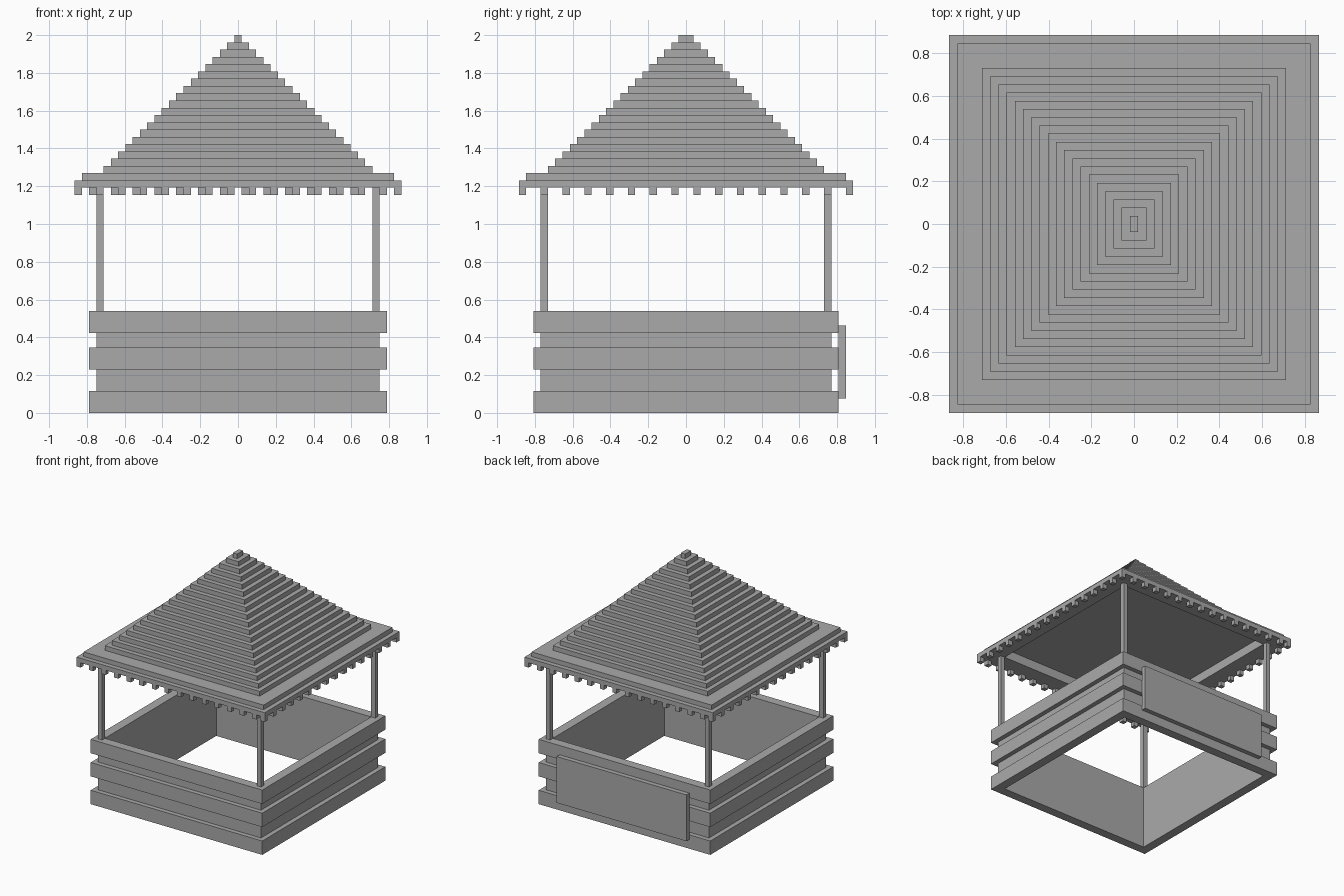
import bpy
import bmesh

U = 2 / 52  # edge of one building block

cube = bpy.data.objects.get("Cube")
if cube:
    bpy.data.objects.remove(cube, do_unlink=True)

grey = bpy.data.materials.new("plain_grey")
grey.use_nodes = True
colour = (0.4, 0.4, 0.4, 1)
grey.diffuse_color = colour
grey.node_tree.nodes["Principled BSDF"].inputs["Base Color"].default_value = colour


def finish(name, bm):
    """Turn a bmesh measured in blocks into a finished object."""
    bmesh.ops.scale(bm, vec=(U, U, U), verts=bm.verts)
    bmesh.ops.recalc_face_normals(bm, faces=bm.faces)
    mesh = bpy.data.meshes.new(name)
    bm.to_mesh(mesh)
    bm.free()
    mesh.materials.append(grey)
    obj = bpy.data.objects.new(name, mesh)
    bpy.context.collection.objects.link(obj)
    return obj


def add_box(bm, low, high):
    verts = bmesh.ops.create_cube(bm, size=1)["verts"]
    for v in verts:
        for i in range(3):
            v.co[i] = high[i] if v.co[i] > 0 else low[i]


def box(name, low, high):
    bm = bmesh.new()
    add_box(bm, low, high)
    return finish(name, bm)


def slab(name, hx, hy, z0, z1):
    return box(name, (-hx, -hy, z0), (hx, hy, z1))


def loop_rings(bm, sections):
    """Skin a closed chain of rectangles (half x, half y, z)."""
    signs = ((-1, -1), (1, -1), (1, 1), (-1, 1))
    rings = [[bm.verts.new((sx * hx, sy * hy, z)) for sx, sy in signs]
             for hx, hy, z in sections]
    for a, b in zip(rings, rings[1:] + rings[:1]):
        for i in range(4):
            j = (i + 1) % 4
            bm.faces.new((a[i], a[j], b[j], b[i]))


# Low wall: one closed profile with three protruding bands
INNER = (18.5, 19)
profile = [(*INNER, 0)]
for z0, z1, out in ((0, 3, 2), (3, 6, 1), (6, 9, 2), (9, 11, 1), (11, 14, 2)):
    profile += [(INNER[0] + out, INNER[1] + out, z) for z in (z0, z1)]
profile.append((*INNER, 14))
bm = bmesh.new()
loop_rings(bm, profile)
finish("banded_wall", bm)

# Sign board on the back wall
box("back_board", (-15.5, 21, 2), (15.5, 22, 12))

# Corner posts
for sx, side in ((-1, "right"), (1, "left")):
    for sy, end in ((-1, "front"), (1, "back")):
        x, y = sx * 19, sy * 19.5
        box(f"{end}_{side}_post", (x - 0.5, y - 0.5, 14), (x + 0.5, y + 0.5, 31))

# Eaves: two-step ring around the recessed ceiling
bm = bmesh.new()
loop_rings(bm, [(*INNER, 31), (22.5, 23, 31), (22.5, 23, 32), (21.5, 22, 32),
                (21.5, 22, 33), (*INNER, 33)])
finish("eaves", bm)

# Stepped roof
for i in range(19):
    slab(f"roof_step_{i + 1}", INNER[0] - i, INNER[1] - i, 33 + i, 34 + i)

# Hanging teeth along the eaves
bm = bmesh.new()
for k in range(16):
    y = -23 + 3 * k
    for x in (-22.5, 21.5):
        add_box(bm, (x, y, 30), (x + 1, y + 1, 31))
for k in range(1, 15):
    x = -22.5 + 3 * k
    add_box(bm, (x, -23, 30), (x + 1, -22, 31))
    add_box(bm, (-x - 1, 22, 30), (-x, 23, 31))
finish("eaves_teeth", bm)
